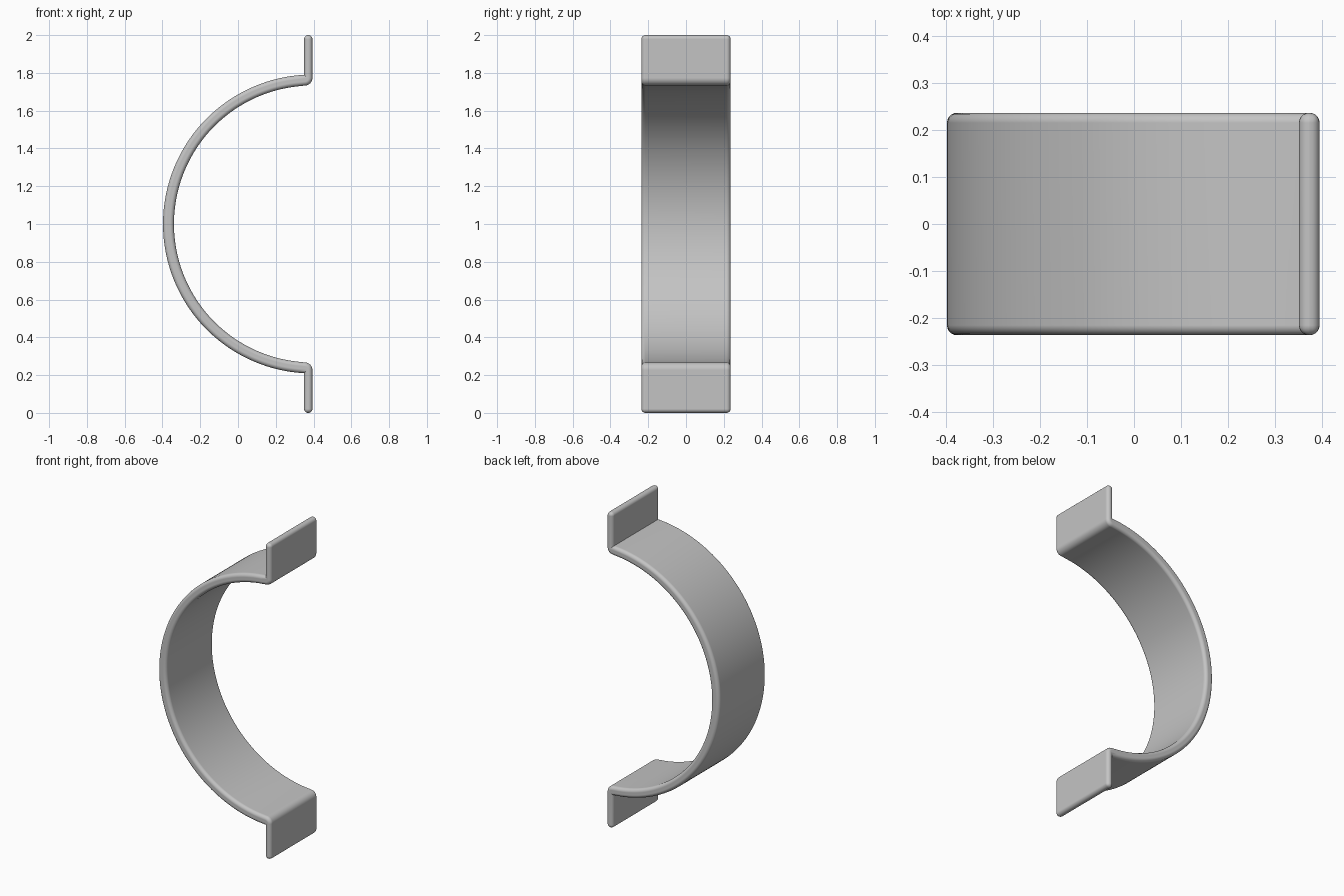
import bpy, bmesh
from math import sin, cos, pi, asin

cube = bpy.data.objects.get("Cube")
if cube:
    bpy.data.objects.remove(cube, do_unlink=True)

# Main dimensions
MID_Z, HALF_WIDTH = 1.0, 0.236
ARC_X, OUTER_R, INNER_R = 0.394, 0.791, 0.733
FLANGE_BACK, FLANGE_FACE = 0.35, 0.394
FILLET, ROUND = 0.04, 0.0212
STEPS = 48


def arc(cx, cz, r, start, end, n):
    return [(cx + r * cos(start + (end - start) * i / n),
             cz + r * sin(start + (end - start) * i / n)) for i in range(n + 1)]


# Upper half of the outline, heights measured from the middle
outer_end = pi / 2 + asin((ARC_X - FLANGE_BACK) / OUTER_R)
inner_end = pi / 2 + asin(FILLET / INNER_R)
outer = arc(ARC_X, 0, OUTER_R, pi, outer_end, STEPS)
tip = [(FLANGE_BACK, 1.0), (FLANGE_FACE, 1.0)]
bend = arc(FLANGE_FACE - FILLET, INNER_R + FILLET, FILLET, 0, -pi / 2, 8)
inner = arc(ARC_X, 0, INNER_R, inner_end, pi, STEPS)[1:]
upper = outer + tip + bend + inner
lower = [(x, -z) for x, z in reversed(upper[1:-1])]
outline = upper + lower

# Strap: extrude the outline across the width
bm = bmesh.new()
front = bm.faces.new([bm.verts.new((x, -HALF_WIDTH, MID_Z + z)) for x, z in outline])
extruded = bmesh.ops.extrude_face_region(bm, geom=[front], use_keep_orig=True)
moved = [g for g in extruded["geom"] if isinstance(g, bmesh.types.BMVert)]
bmesh.ops.translate(bm, verts=moved, vec=(0, 2 * HALF_WIDTH, 0))
bmesh.ops.recalc_face_normals(bm, faces=bm.faces[:])

# Round both rims and the flange tips
def needs_round(edge):
    a, b = (v.co for v in edge.verts)
    on_rim = abs(a.y - b.y) < 1e-5
    on_tip = abs(abs(a.z - MID_Z) - 1) < 1e-5 and abs(a.z - b.z) < 1e-5
    return on_rim or on_tip


bmesh.ops.bevel(bm, geom=[e for e in bm.edges if needs_round(e)], offset=ROUND,
                offset_type='OFFSET', segments=5, profile=0.5,
                affect='EDGES', clamp_overlap=False)
mesh = bpy.data.meshes.new("pipe_strap")
bm.to_mesh(mesh)
bm.free()
strap = bpy.data.objects.new("pipe_strap", mesh)
bpy.context.collection.objects.link(strap)

# Plain grey finish
grey = bpy.data.materials.new("plain_grey")
grey.use_nodes = True
colour = (0.55, 0.55, 0.55, 1)
grey.diffuse_color = colour
grey.node_tree.nodes["Principled BSDF"].inputs["Base Color"].default_value = colour
mesh.materials.append(grey)

# Smooth shading with the inner bend kept sharp
bpy.context.view_layer.objects.active = strap
strap.select_set(True)
bpy.ops.object.shade_smooth_by_angle(angle=pi / 5)
normals = strap.modifiers.new("even_normals", 'WEIGHTED_NORMAL')
normals.keep_sharp = True
